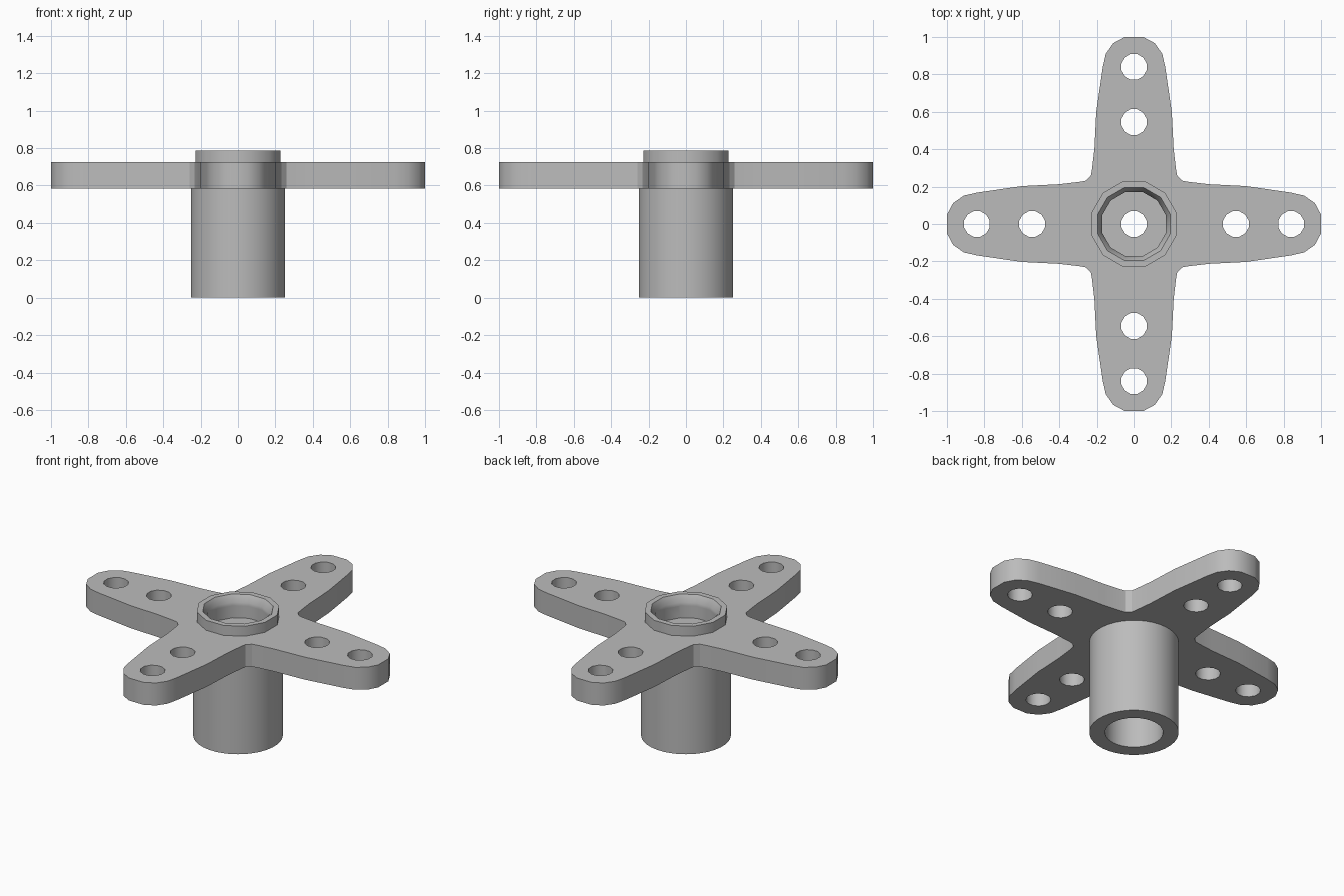
import bpy, bmesh, math
from mathutils import Matrix, Vector

if "Cube" in bpy.data.objects:
    bpy.data.objects.remove(bpy.data.objects["Cube"])

PLATE_LOW, PLATE_HIGH, RECESS_FLOOR = 0.585, 0.725, 0.65
BORE, RECESS, HOLE = 0.165, 0.178, 0.071

grey = bpy.data.materials.new("grey plastic")
grey.use_nodes = True
colour = (0.5, 0.5, 0.5, 1)
grey.diffuse_color = colour
grey.node_tree.nodes["Principled BSDF"].inputs["Base Color"].default_value = colour


def finish(bm, name):
    bmesh.ops.recalc_face_normals(bm, faces=bm.faces)
    mesh = bpy.data.meshes.new(name)
    bm.to_mesh(mesh)
    bm.free()
    mesh.materials.append(grey)
    obj = bpy.data.objects.new(name, mesh)
    bpy.context.collection.objects.link(obj)
    return obj


def smooth(obj):
    bpy.ops.object.select_all(action='DESELECT')
    obj.select_set(True)
    bpy.context.view_layer.objects.active = obj
    bpy.ops.object.shade_smooth_by_angle(angle=math.radians(32))


def lathe(name, profile, sides):
    """Turn a closed (radius, height) profile around the z axis."""
    bm = bmesh.new()
    rings = []
    for i in range(sides):
        a = math.tau * (i + 0.5) / sides
        rings.append([bm.verts.new((r * math.cos(a), r * math.sin(a), z)) for r, z in profile])
    n = len(profile)
    for i in range(sides):
        a, b = rings[i], rings[(i + 1) % sides]
        for j in range(n):
            k = (j + 1) % n
            bm.faces.new((a[j], b[j], b[k], a[k]))
    return finish(bm, name)


def add_drill(bm, x, y, radius, low, high):
    place = Matrix.Translation((x, y, (low + high) / 2)) @ Matrix.Rotation(math.pi / 12, 4, 'Z')
    bmesh.ops.create_cone(bm, cap_ends=True, segments=12, radius1=radius, radius2=radius,
                          depth=high - low, matrix=place)


# Cross-shaped plate: half an arm outline, mirrored and turned four times
half_arm = [(0.245, 0.245), (0.226, 0.29), (0.213, 0.4), (0.203, 0.6), (0.168, 0.84),
            (0.152, 0.91), (0.112, 0.967), (0.05, 1.0)]
# The bevelled inner corner is shared with the next arm by its two end points
half_arm[0] = (0.232, 0.258)
arm = half_arm + [(-x, y) for x, y in reversed(half_arm)]
bm = bmesh.new()
outline = []
for turn in range(4):
    rot = Matrix.Rotation(turn * math.pi / 2, 3, 'Z')
    outline += [bm.verts.new(rot @ Vector((x, y, PLATE_LOW))) for x, y in arm]
base = bm.faces.new(outline)
top = bmesh.ops.extrude_face_region(bm, geom=[base], use_keep_orig=True)
moved = [v for v in top["geom"] if isinstance(v, bmesh.types.BMVert)]
bmesh.ops.translate(bm, verts=moved, vec=(0, 0, PLATE_HIGH - PLATE_LOW))
plate = finish(bm, "cross_plate")

# Drills for the arm holes and the screw hole, then the screw head recess
bm = bmesh.new()
add_drill(bm, 0, 0, HOLE, 0.5, 0.9)
for d in (0.545, 0.84):
    for x, y in ((d, 0), (0, d), (-d, 0), (0, -d)):
        add_drill(bm, x, y, HOLE, 0.5, 0.9)
drills = finish(bm, "hole_cutter")
bm = bmesh.new()
add_drill(bm, 0, 0, RECESS, RECESS_FLOOR, 0.9)
recess = finish(bm, "recess_cutter")
for cutter in (drills, recess):
    cutter.hide_render = True
    cut = plate.modifiers.new("cut", 'BOOLEAN')
    cut.object, cut.operation, cut.solver = cutter, 'DIFFERENCE', 'EXACT'
bpy.context.view_layer.objects.active = plate
for mod in list(plate.modifiers):
    bpy.ops.object.modifier_apply(modifier=mod.name)
for cutter in (drills, recess):
    bpy.data.objects.remove(cutter)
smooth(plate)

# Hollow hub below the plate
smooth(lathe("hub_tube", [(BORE, 0), (0.253, 0), (0.253, PLATE_LOW), (BORE, PLATE_LOW)], 36))

# Raised collar with a chamfered mouth
smooth(lathe("top_collar", [(RECESS, PLATE_HIGH), (0.236, PLATE_HIGH), (0.236, 0.787),
                            (0.202, 0.787), (RECESS, 0.745)], 12))
